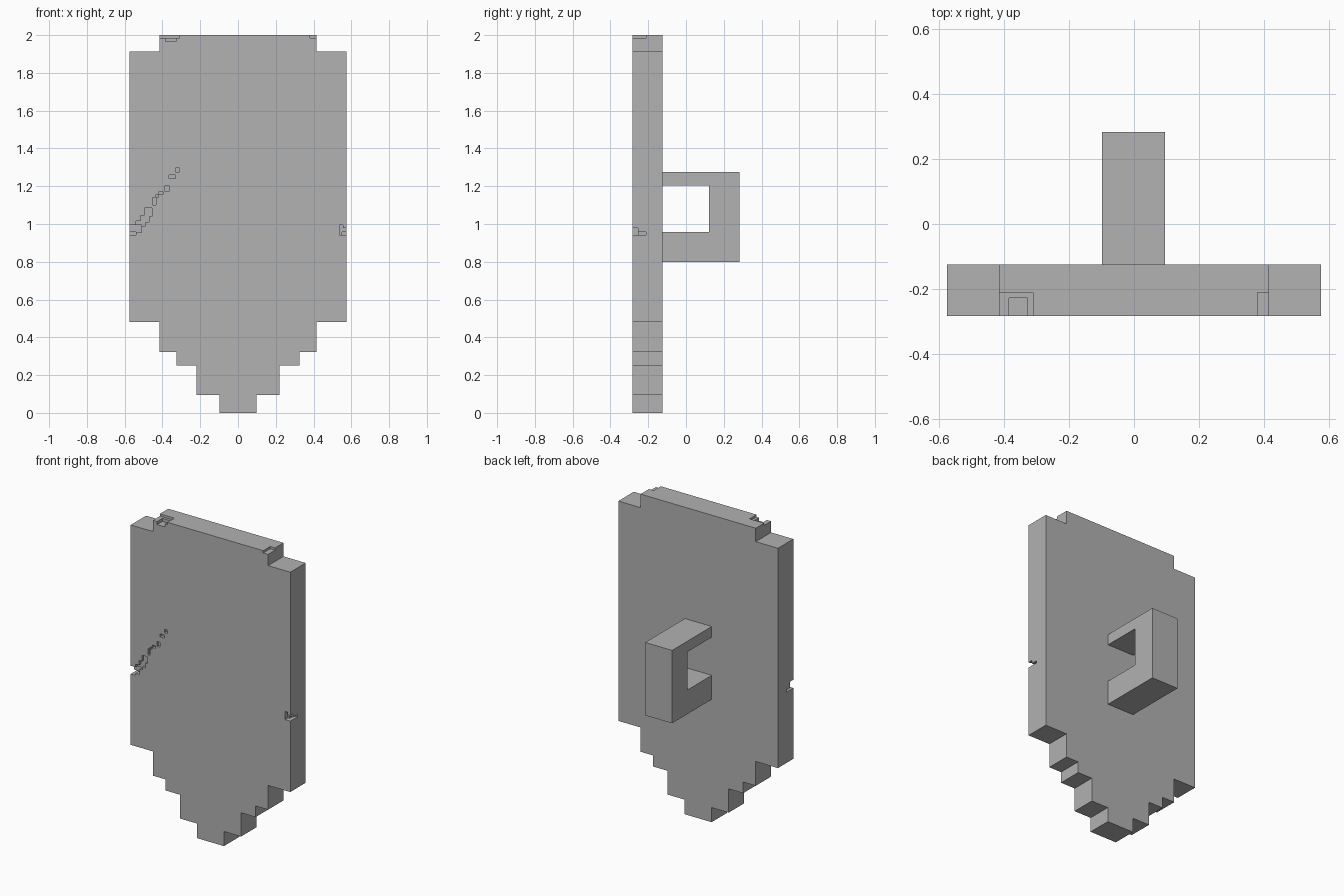
import bpy, bmesh
from mathutils import Vector

cube = bpy.data.objects.get("Cube")
if cube:
    bpy.data.objects.remove(cube, do_unlink=True)

grey = bpy.data.materials.new("plain_grey")
grey.use_nodes = True
colour = (0.445, 0.445, 0.445, 1)
grey.diffuse_color = colour
grey.node_tree.nodes["Principled BSDF"].inputs["Base Color"].default_value = colour

FRONT, BACK = -0.283, -0.125


def finish(bm, name):
    bmesh.ops.recalc_face_normals(bm, faces=bm.faces)
    mesh = bpy.data.meshes.new(name)
    bm.to_mesh(mesh)
    bm.free()
    mesh.materials.append(grey)
    obj = bpy.data.objects.new(name, mesh)
    bpy.context.collection.objects.link(obj)
    return obj


def extrude_profile(name, points, offset):
    bm = bmesh.new()
    face = bm.faces.new([bm.verts.new(p) for p in points])
    result = bmesh.ops.extrude_face_region(bm, geom=[face])
    moved = [v for v in result["geom"] if isinstance(v, bmesh.types.BMVert)]
    bmesh.ops.translate(bm, verts=moved, vec=Vector(offset))
    return finish(bm, name)


def cut_box(target, x0, x1, z0, z1, depth):
    """Cut a square nick into the front of the target."""
    bm = bmesh.new()
    bmesh.ops.create_cube(bm, size=1)
    y0, y1 = FRONT - 0.05, FRONT + depth
    for v in bm.verts:
        v.co = (x1 if v.co.x > 0 else x0, y1 if v.co.y > 0 else y0,
                z1 if v.co.z > 0 else z0)
    cutter = finish(bm, "nick_cutter")
    cutter.hide_render = True
    mod = target.modifiers.new("nick", "BOOLEAN")
    mod.operation = "DIFFERENCE"
    mod.solver = "EXACT"
    mod.object = cutter
    return cutter


# Stepped shield board: (half width, bottom, top) of each tier
tiers = [(0.097, 0, 0.095), (0.22, 0.095, 0.25), (0.325, 0.25, 0.322),
         (0.415, 0.322, 0.48), (0.575, 0.48, 1.912), (0.415, 1.912, 2)]
right = [(w, FRONT, z) for w, low, high in tiers for z in (low, high)]
left = [(-x, y, z) for x, y, z in reversed(right)]
board = extrude_profile("shield_board", right + left, (0, BACK - FRONT, 0))

# Battle nicks: x range, z range, depth
nicks = [
    # top edge
    (-0.45, -0.31, 1.985, 2.05, 0.072), (-0.385, -0.328, 1.965, 2.05, 0.055),
    (0.38, 0.45, 1.985, 2.05, 0.072),
    # edge on the left
    (0.537, 0.556, 0.942, 0.995, 0.03), (0.55, 0.62, 0.942, 0.957, 0.072),
    (0.55, 0.62, 0.95, 0.978, 0.03),
    # edge on the right, where the scratch starts
    (-0.62, -0.54, 0.942, 0.957, 0.072), (-0.62, -0.51, 0.955, 0.995, 0.035),
]
# Scratch climbing from the right edge
scratch = [(-0.54, -0.49, 0.99, 1.015), (-0.515, -0.47, 1.01, 1.045),
           (-0.495, -0.455, 1.04, 1.085), (-0.452, -0.435, 1.1, 1.14),
           (-0.435, -0.42, 1.14, 1.156), (-0.418, -0.396, 1.156, 1.172),
           (-0.386, -0.364, 1.172, 1.204), (-0.364, -0.332, 1.24, 1.26),
           (-0.332, -0.31, 1.276, 1.297)]
nicks += [s + (0.018,) for s in scratch]
cutters = [cut_box(board, *n) for n in nicks]

# Bake the nicks and remove the cutters
bpy.context.view_layer.update()
graph = bpy.context.evaluated_depsgraph_get()
baked = bpy.data.meshes.new_from_object(board.evaluated_get(graph))
board.modifiers.clear()
board.data = baked
baked.materials.clear()
baked.materials.append(grey)
for p in baked.polygons:
    p.material_index = 0
for c in cutters:
    bpy.data.objects.remove(c, do_unlink=True)

# C-shaped grip on the back
grip = [(BACK, 0.8), (0.283, 0.8), (0.283, 1.275), (BACK, 1.275),
        (BACK, 1.205), (0.122, 1.205), (0.122, 0.957), (BACK, 0.957)]
extrude_profile("handle", [(-0.098, y, z) for y, z in grip], (0.194, 0, 0))
